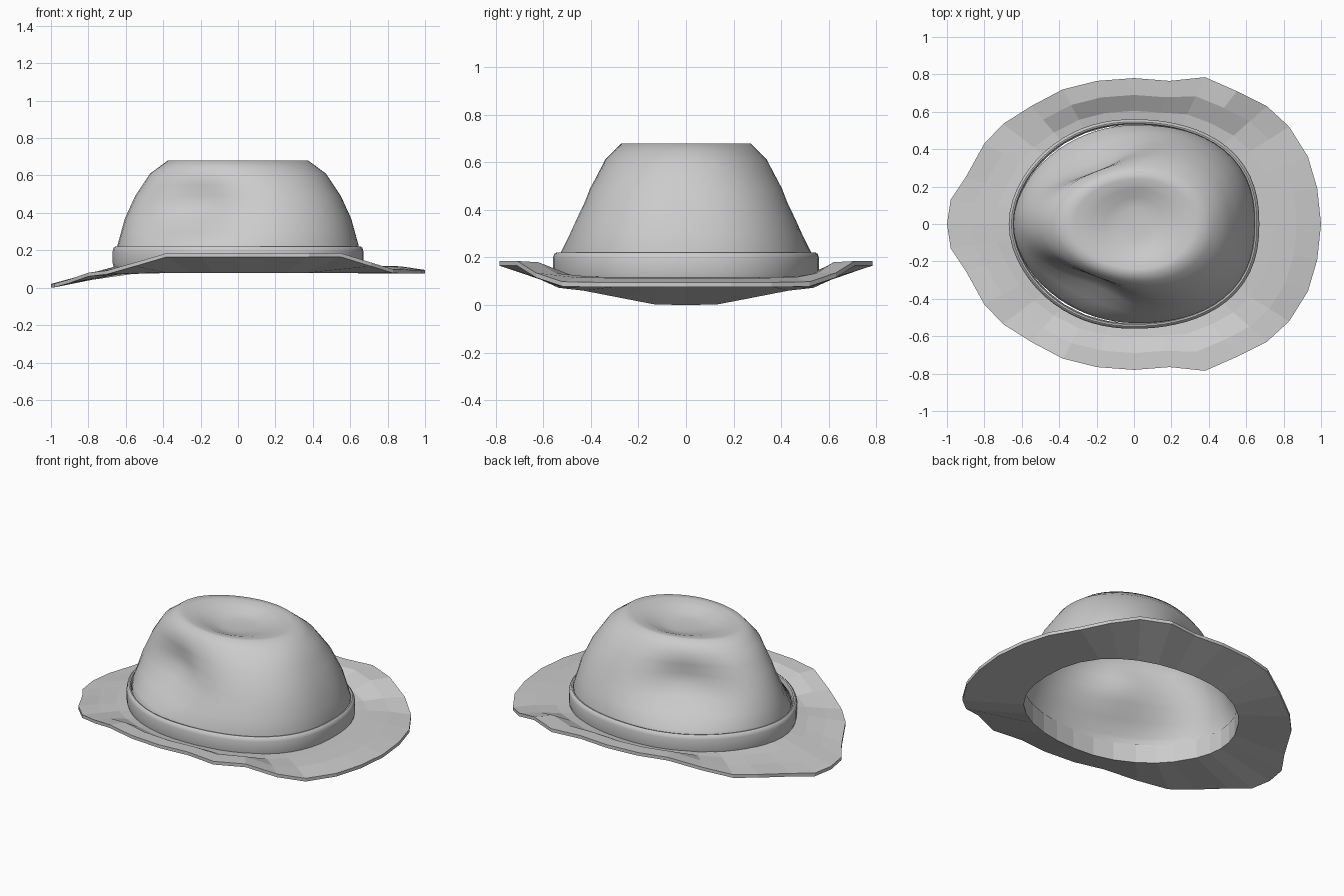
import bpy, bmesh, math

if "Cube" in bpy.data.objects:
    bpy.data.objects.remove(bpy.data.objects["Cube"])

def plan(a, rx, ry, egg=1.0):
    """Egg-like superellipse point at polar angle a (fuller towards +x)."""
    c, s = math.cos(a), math.sin(a)
    n = 2 + egg * (.13 + .22 * c)
    r = (abs(c / rx) ** n + abs(s / ry) ** n) ** (-1 / n)
    return r * c, r * s

def loft(name, rings, cap=False, loop=False, smooth=0):
    """Skin a stack of equal-length closed rings."""
    bm = bmesh.new()
    vr = [[bm.verts.new(p) for p in ring] for ring in rings]
    pairs = list(zip(vr, vr[1:]))
    if loop:
        pairs.append((vr[-1], vr[0]))
    for a, b in pairs:
        for i in range(len(a)):
            j = (i + 1) % len(a)
            bm.faces.new((a[i], a[j], b[j], b[i]))
    if cap:
        top = vr[-1]
        mid = bm.verts.new((0, 0, sum(v.co.z for v in top) / len(top)))
        for i in range(len(top)):
            bm.faces.new((top[i], top[(i + 1) % len(top)], mid))
    bmesh.ops.recalc_face_normals(bm, faces=bm.faces)
    me = bpy.data.meshes.new(name)
    bm.to_mesh(me)
    bm.free()
    ob = bpy.data.objects.new(name, me)
    bpy.context.collection.objects.link(ob)
    if smooth:
        bpy.ops.object.select_all(action='DESELECT')
        ob.select_set(True)
        bpy.context.view_layer.objects.active = ob
        bpy.ops.object.shade_smooth_by_angle(angle=math.radians(smooth))
    return ob

# Brim: wavy faceted edge, raised at both sides and dipped at one end
half = [(1, 0, .095), (.98, .19, .095), (.93, .36, .095), (.83, .52, .098),
        (.71, .63, .135), (.55, .71, .185), (.38, .785, .185), (.19, .765, .185),
        (0, .78, .185), (-.2, .765, .185), (-.38, .72, .185), (-.55, .63, .135),
        (-.7, .535, .092), (-.8, .43, .08), (-.9, .25, .045), (-.98, .13, .022),
        (-1, 0, .02)]
edge = half + [(x, -y, z) for x, y, z in half[-2:0:-1]]

def brim_ring(t, base, dz=0):
    """Ring at fraction t from the head opening to the outer edge."""
    pts = []
    for x, y, z in edge:
        ix, iy = plan(math.atan2(y, x), .64, .53)
        if dz or t in (0, 1):
            f = t
        elif z > .1:
            f = {.3: .2, .64: .92}[t]     # raised sides curl up then flatten
        else:
            f = t if x < 0 else t ** 4    # dipped end slopes, other end is level
        pts.append((ix + (x - ix) * t, iy + (y - iy) * t, base + (z + dz - base) * f))
    return pts

collar = [(x, y, .2) for x, y, z in brim_ring(0, .1)]
loft("brim", [collar, brim_ring(0, .078), brim_ring(1, .078, -.02)]
     + [brim_ring(t, .118) for t in (1, .64, .3, 0)])

# Band: closed rounded strip around the crown base
N = 64
angles = [2 * math.pi * i / N for i in range(N)]
section = [(.025, .1), (.006, .108), (0, .13), (0, .195), (.005, .213),
           (.014, .22), (.022, .218), (.028, .2)]
loft("band", [[(*plan(a, .67 - d, .56 - d), z) for a in angles]
              for d, z in section], loop=True, smooth=40)

# Crown: egg-shaped stack, pinched on both sides near the front, dimpled on top
profile = [(.645, .538, .19, 1), (.645, .538, .225, 1), (.605, .495, .37, 1),
           (.55, .44, .49, .9), (.47, .355, .61, .6), (.375, .275, .68, .1),
           (.27, .215, .672, 0), (.19, .17, .654, 0), (.12, .12, .636, 0),
           (.06, .06, .63, 0)]

def crown_ring(rx, ry, z, egg):
    pts = []
    for a in angles:
        x, y = plan(a, rx, ry, egg)
        d = abs(math.degrees(math.atan2(y, x)))
        pinch = math.exp(-((d - 122) / 29) ** 2 / 2)
        pinch *= 1 - math.exp(-((180 - d) / 15) ** 2 / 2)   # keep a front ridge
        k = 1 - .3 * pinch * math.exp(-((z - .44) / .115) ** 2 / 2)
        pts.append((x * k, y * k, z))
    return pts

rings = []
for p, q in zip(profile, profile[1:]):
    for t in (0, .5):
        rings.append(crown_ring(*[u + (v - u) * t for u, v in zip(p, q)]))
rings.append(crown_ring(*profile[-1]))
loft("crown", rings, cap=True, smooth=80)
